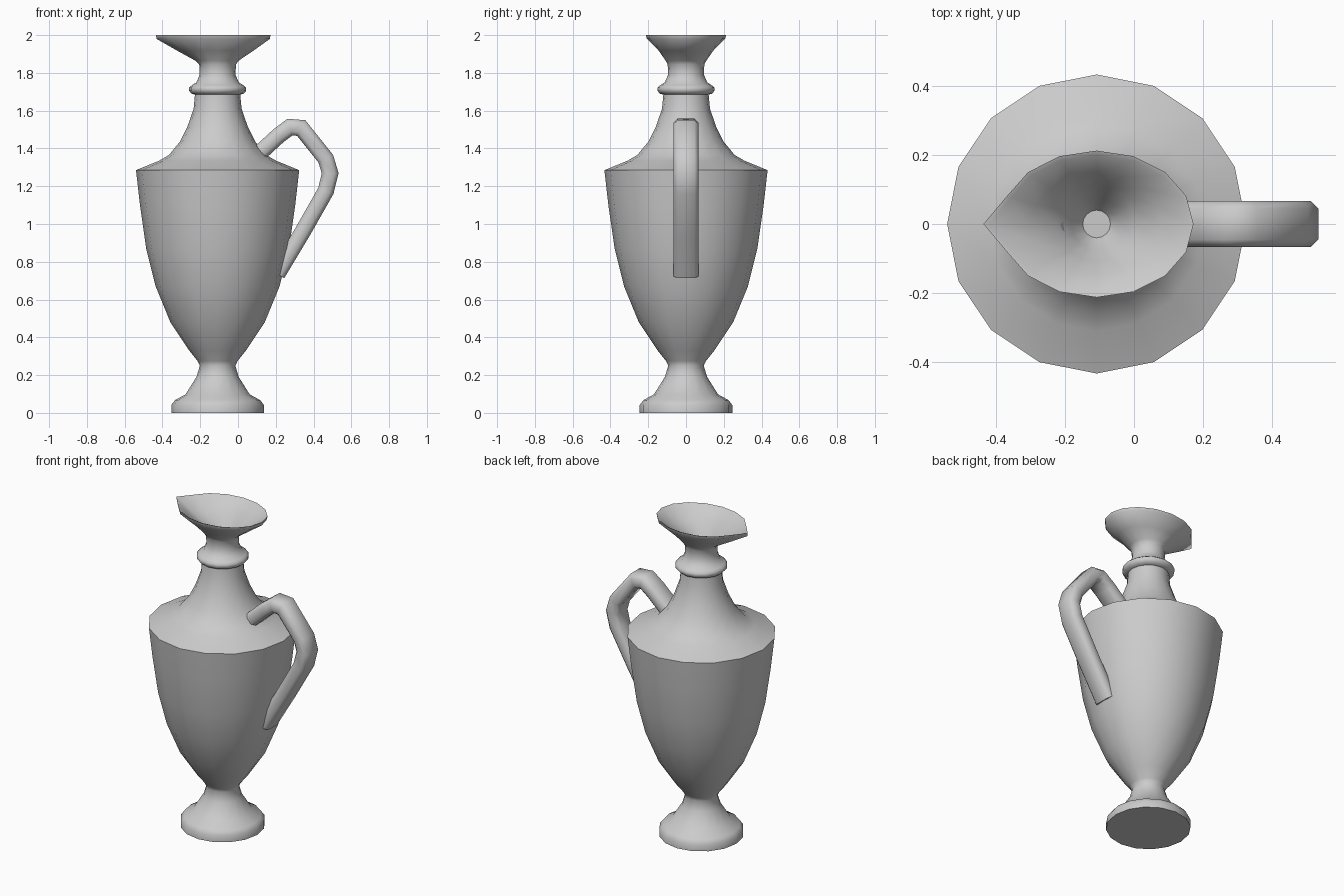
import bpy, bmesh, math
from mathutils import Vector

if "Cube" in bpy.data.objects:
    bpy.data.objects.remove(bpy.data.objects["Cube"])

SIDES = 16
AXIS_X = -0.108


def bridge(bm, a, b):
    n = len(a)
    for i in range(n):
        j = (i + 1) % n
        bm.faces.new((a[i], a[j], b[j], b[i]))


def finish(name, bm, angle):
    bmesh.ops.recalc_face_normals(bm, faces=bm.faces)
    mesh = bpy.data.meshes.new(name)
    bm.to_mesh(mesh)
    bm.free()
    obj = bpy.data.objects.new(name, mesh)
    bpy.context.collection.objects.link(obj)
    bpy.ops.object.select_all(action='DESELECT')
    obj.select_set(True)
    bpy.context.view_layer.objects.active = obj
    bpy.ops.object.shade_smooth_by_angle(angle=math.radians(angle))
    return obj


# Rings as (x radius, y radius, spout reach, z)
def round_ring(r, z):
    return (r, r, r, z)


outer = [round_ring(r, z) for r, z in (
    # foot
    (0.245, 0), (0.245, 0.042), (0.225, 0.068), (0.17, 0.098),
    (0.112, 0.19), (0.094, 0.25),
    # body
    (0.106, 0.275), (0.15, 0.33), (0.25, 0.48), (0.328, 0.67),
    (0.378, 0.87), (0.411, 1.10), (0.432, 1.285),
    # shoulder and neck
    (0.31, 1.335), (0.258, 1.365), (0.20, 1.435), (0.16, 1.515),
    (0.127, 1.61), (0.12, 1.685),
    # collar ring
    (0.138, 1.69), (0.151, 1.705), (0.151, 1.722), (0.137, 1.734),
    (0.112, 1.75), (0.095, 1.79), (0.097, 1.845))]

# Flared lip with pulled spout, then the hollow inside
lip = [(0.112, 0.108, 0.118, 1.865), (0.19, 0.145, 0.215, 1.918),
       (0.277, 0.207, 0.323, 1.98), (0.28, 0.212, 0.327, 2.0),
       (0.268, 0.20, 0.31, 1.995), (0.185, 0.145, 0.205, 1.93),
       (0.11, 0.11, 0.12, 1.875), (0.075, 0.075, 0.075, 1.81),
       (0.04, 0.04, 0.04, 1.76)]

bm = bmesh.new()
rings = []
for rx, ry, spout, z in outer + lip:
    ring = []
    for i in range(SIDES):
        a = 2 * math.pi * i / SIDES
        reach = spout if i == SIDES // 2 else rx
        ring.append(bm.verts.new((AXIS_X + reach * math.cos(a), ry * math.sin(a), z)))
    rings.append(ring)
for a, b in zip(rings, rings[1:]):
    bridge(bm, a, b)
bm.faces.new(rings[0])
bm.faces.new(rings[-1])
finish("jug_body", bm, 55)

# Strap handle swept along a path in the xz plane
path = [Vector((x, 0, z)) for x, z in (
    (0.06, 1.325), (0.13, 1.39), (0.215, 1.468), (0.275, 1.513), (0.335, 1.508),
    (0.465, 1.345), (0.488, 1.268), (0.465, 1.175), (0.34, 0.955), (0.208, 0.735))]
section = [(0.043, 0.045), (0.022, 0.066), (-0.022, 0.066), (-0.043, 0.045),
           (-0.043, -0.045), (-0.022, -0.066), (0.022, -0.066), (0.043, -0.045)]

bm = bmesh.new()
rings = []
for i, p in enumerate(path):
    before = (p - path[i - 1]).normalized() if i else None
    after = (path[i + 1] - p).normalized() if i < len(path) - 1 else None
    t = ((before or after) + (after or before)).normalized()
    stretch = 1 / t.dot(after or before)
    normal = Vector((-t.z, 0, t.x)) * stretch
    rings.append([bm.verts.new(p + normal * n + Vector((0, w, 0))) for n, w in section])
for a, b in zip(rings, rings[1:]):
    bridge(bm, a, b)
bm.faces.new(rings[0])
bm.faces.new(rings[-1])
finish("handle", bm, 60)
